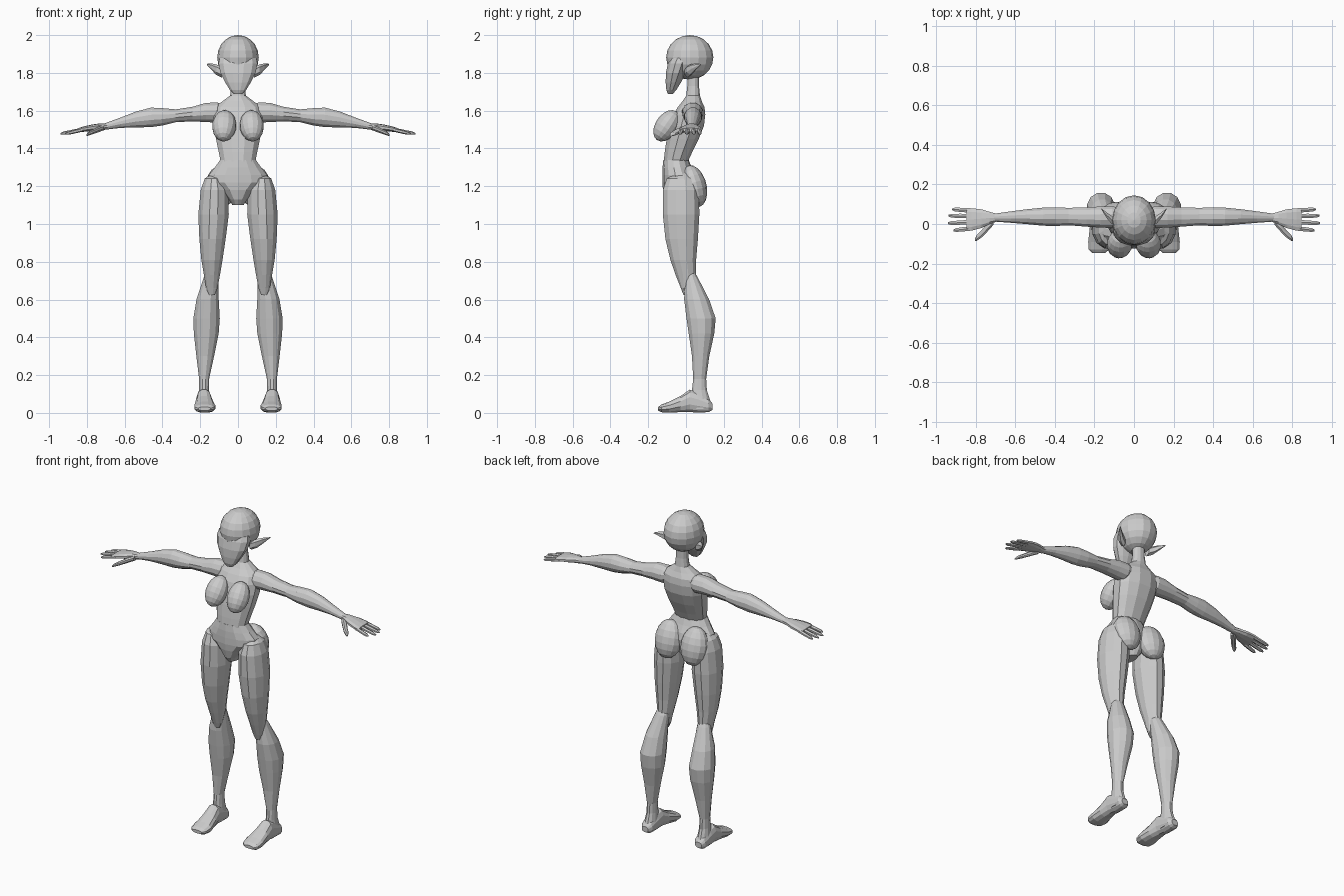
import bpy, bmesh, math
from mathutils import Matrix, Vector

grey = bpy.data.materials.new("plain grey")
grey.diffuse_color = (0.6, 0.6, 0.6, 1)


def finish(bm, name, mirror):
    bmesh.ops.recalc_face_normals(bm, faces=bm.faces)
    me = bpy.data.meshes.new(name)
    bm.to_mesh(me)
    bm.free()
    me.materials.append(grey)
    ob = bpy.data.objects.new(name, me)
    bpy.context.collection.objects.link(ob)
    if mirror:
        m = ob.modifiers.new("Mirror", 'MIRROR')
        m.use_mirror_merge = False
    return ob


def loft(name, axis, rings, sides=12, mirror=True, power=1.0):
    """Skin of elliptical rings (t, a0, a1, b0, b1); a, b are the other two axes in xyz order."""
    bm = bmesh.new()
    prev = None
    for k, (t, a0, a1, b0, b1) in enumerate(rings):
        ring = []
        for i in range(sides):
            w = 2 * math.pi * (i + 0.5) / sides
            c, s = math.cos(w), math.sin(w)
            c = math.copysign(abs(c) ** power, c)
            s = math.copysign(abs(s) ** power, s)
            p = [(a0 + a1) / 2 + c * (a1 - a0) / 2, (b0 + b1) / 2 + s * (b1 - b0) / 2]
            p.insert("xyz".index(axis), t)
            ring.append(bm.verts.new(p))
        if prev:
            for i in range(sides):
                j = (i + 1) % sides
                bm.faces.new((prev[i], prev[j], ring[j], ring[i]))
        if k in (0, len(rings) - 1):
            bm.faces.new(ring)
        prev = ring
    return finish(bm, name, mirror)


def ellipsoid(name, centre, radii, tilt=0.0, mirror=True, u=14, v=9, turn=0.0):
    bm = bmesh.new()
    mat = (Matrix.Translation(centre) @ Matrix.Rotation(turn, 4, 'Z')
           @ Matrix.Rotation(tilt, 4, 'X') @ Matrix.Diagonal(Vector((*radii, 1))))
    bmesh.ops.create_uvsphere(bm, u_segments=u, v_segments=v, radius=1, matrix=mat)
    return finish(bm, name, mirror)


# Head
ellipsoid("cranium", (0, 0.02, 1.882), (0.11, 0.125, 0.118), mirror=False, u=16, v=10)
loft("face", 'z', [
    (1.688, -.022, .022, -.096, -.070), (1.71, -.045, .045, -.105, -.05),
    (1.75, -.07, .07, -.109, -.025), (1.80, -.096, .096, -.108, .0),
    (1.85, -.106, .106, -.098, .02), (1.88, -.10, .10, -.085, .03)],
    mirror=False, power=0.9)
loft("ear", 'x', [
    (.085, -.01, .03, 1.775, 1.83), (.115, .0, .045, 1.79, 1.845),
    (.14, .03, .062, 1.815, 1.85), (.165, .074, .08, 1.842, 1.848)], sides=6)

# Neck and torso
loft("torso", 'z', [
    (1.33, -.095, .095, -.12, .012), (1.38, -.105, .105, -.115, .035),
    (1.45, -.12, .12, -.105, .07), (1.52, -.132, .132, -.092, .098),
    (1.58, -.135, .135, -.07, .105), (1.62, -.125, .125, -.045, .10),
    (1.65, -.085, .085, -.02, .085), (1.68, -.043, .043, .0, .075),
    (1.73, -.036, .036, .006, .07), (1.81, -.036, .036, .006, .07)],
    mirror=False, power=0.9)
ellipsoid("breast", (.073, -.102, 1.52), (.064, .06, .092), tilt=-0.6, turn=0.1)

# Hips
loft("pelvis", 'z', [
    (1.10, -.03, .03, -.09, .02), (1.13, -.05, .05, -.11, .04),
    (1.18, -.10, .10, -.122, .055), (1.22, -.165, .165, -.125, .06),
    (1.26, -.158, .158, -.125, .05), (1.30, -.125, .125, -.124, .03),
    (1.34, -.097, .097, -.12, .014)], sides=14, mirror=False)
ellipsoid("buttock", (.088, .043, 1.2), (.084, .066, .113), tilt=0.25)

# Legs
loft("thigh", 'z', [
    (1.27, .10, .14, -.05, .01), (1.24, .075, .178, -.105, .05),
    (1.18, .05, .20, -.126, .072), (1.05, .046, .213, -.126, .074),
    (.92, .063, .207, -.112, .066), (.81, .08, .196, -.085, .056),
    (.73, .094, .182, -.057, .054), (.66, .107, .17, -.028, .02),
    (.625, .122, .155, -.014, .004)])
loft("calf", 'z', [
    (.755, .12, .165, .01, .04), (.72, .102, .182, -.008, .062),
    (.60, .10, .222, -.012, .125), (.50, .094, .239, .0, .16),
    (.42, .10, .236, .012, .152), (.30, .125, .222, .03, .125),
    (.18, .152, .207, .037, .108), (.12, .152, .208, .03, .112),
    (.06, .145, .217, .02, .132), (.02, .145, .217, .02, .132)])
loft("foot", 'y', [
    (.14, .16, .205, .015, .05), (.12, .145, .218, .003, .075),
    (.06, .142, .22, .0, .11), (.02, .14, .221, .003, .125),
    (-.03, .13, .226, .003, .09), (-.09, .118, .233, .0, .06),
    (-.13, .125, .23, .003, .045), (-.147, .145, .21, .012, .032)], power=0.85)

# Arms
loft("arm", 'x', [
    (.07, .01, .08, 1.57, 1.63), (.11, -.022, .092, 1.535, 1.645),
    (.17, -.02, .09, 1.538, 1.643), (.24, -.015, .086, 1.542, 1.622),
    (.33, -.008, .083, 1.538, 1.608), (.40, -.012, .086, 1.52, 1.615),
    (.46, -.01, .084, 1.511, 1.618), (.54, -.002, .076, 1.51, 1.597),
    (.62, .005, .065, 1.508, 1.565), (.71, .012, .052, 1.498, 1.532)])
loft("palm", 'x', [
    (.69, .012, .052, 1.5, 1.533), (.73, -.002, .063, 1.497, 1.533),
    (.77, -.022, .076, 1.492, 1.527), (.82, -.036, .082, 1.488, 1.516),
    (.845, -.034, .08, 1.488, 1.508)], sides=10, power=0.85)

# Fingers: (y at knuckle, y at tip, tip x)
for n, (ya, yb, tip) in enumerate([(.068, .074, .918), (.04, .042, .937),
                                   (.01, .004, .94), (-.022, -.032, .912)]):
    rings = []
    for f, r in ((0, .013), (.5, .0125), (.85, .011), (1, .005)):
        y, z = ya + (yb - ya) * f, 1.5 - .022 * f
        rings.append((.82 + (tip - .82) * f, y - r, y + r, z - r * .8, z + r * .8))
    loft("finger_%d" % (n + 1), 'x', rings, sides=6)
loft("thumb", 'x', [
    (.71, -.006, .03, 1.495, 1.525), (.74, -.04, .01, 1.484, 1.516),
    (.77, -.07, -.03, 1.474, 1.5), (.795, -.087, -.055, 1.466, 1.486),
    (.803, -.086, -.074, 1.464, 1.474)], sides=8)
